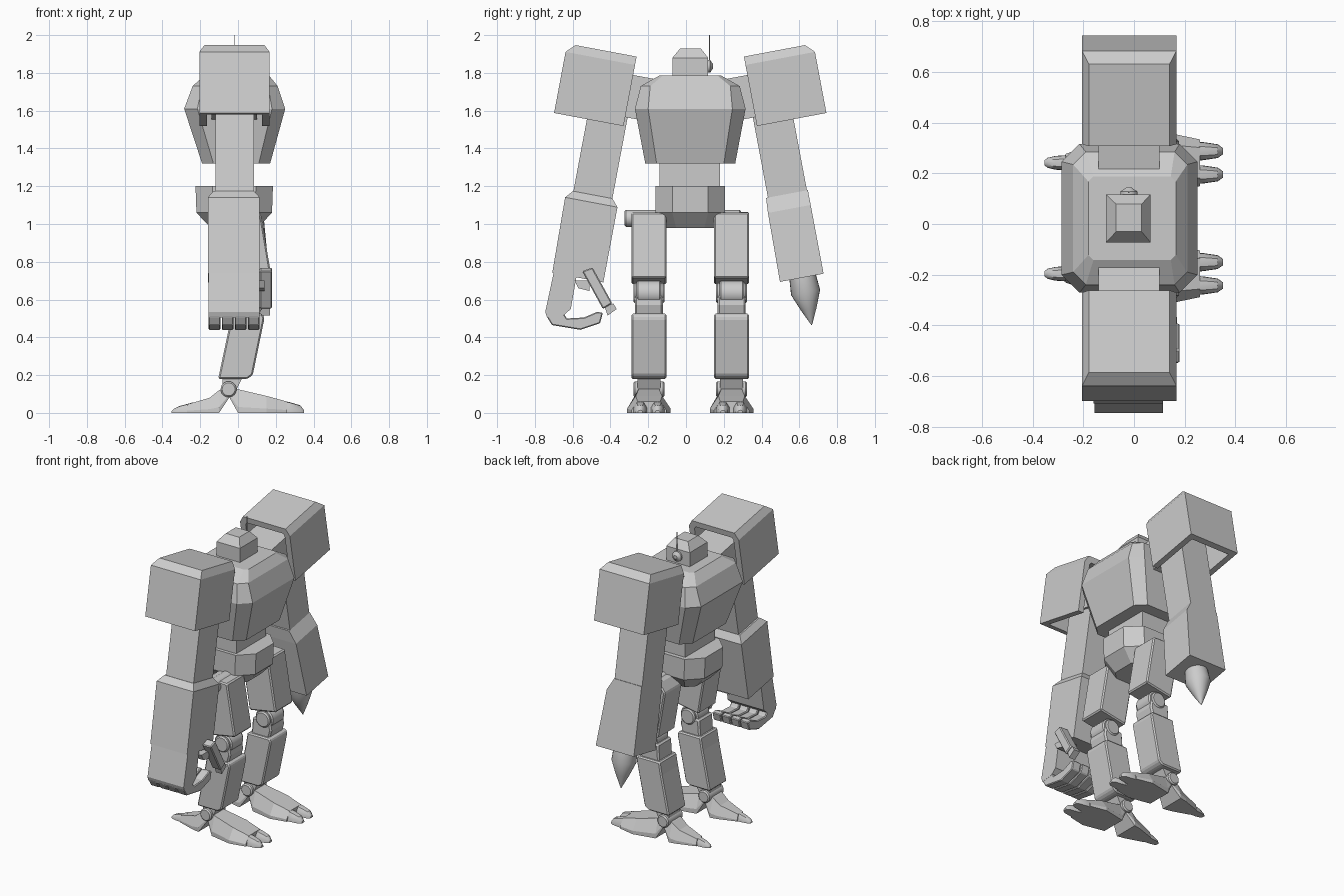
import bpy, bmesh, math
from mathutils import Vector, Matrix

if "Cube" in bpy.data.objects:
    bpy.data.objects.remove(bpy.data.objects["Cube"])

YC = 0.0225            # mirror plane of body and limbs
S, C = 0.185, 0.983    # arm tilt


def make(name, verts, faces):
    me = bpy.data.meshes.new(name)
    me.from_pydata([tuple(v) for v in verts], [], faces)
    bm = bmesh.new()
    bm.from_mesh(me)
    bmesh.ops.recalc_face_normals(bm, faces=bm.faces)
    bm.to_mesh(me)
    bm.free()
    ob = bpy.data.objects.new(name, me)
    bpy.context.collection.objects.link(ob)
    return ob


def loft(name, rings, f=lambda v: v, closed=True, end=True):
    n = len(rings[0])
    verts = [f(p) for r in rings for p in r]
    faces = []
    for k in range(len(rings) - 1):
        for i in range(n if closed else n - 1):
            j = (i + 1) % n
            faces.append((k*n + i, k*n + j, (k+1)*n + j, (k+1)*n + i))
    faces.append(tuple(range(n)))
    if end:
        faces.append(tuple((len(rings) - 1)*n + i for i in range(n)))
    return make(name, verts, faces)


def rect(x0, x1, y0, y1, z):
    return [(x0, y0, z), (x1, y0, z), (x1, y1, z), (x0, y1, z)]


def octagon(x0, x1, hy, c, z):
    a, b = YC - hy, YC + hy
    return [(x0+c, a, z), (x1-c, a, z), (x1, a+c, z), (x1, b-c, z),
            (x1-c, b, z), (x0+c, b, z), (x0, b-c, z), (x0, a+c, z)]


def prism_y(name, prof, y0, y1):
    return loft(name, [[(x, y, z) for x, z in prof] for y in (y0, y1)])


def prism_x(name, prof, x0, x1):
    return loft(name, [[(x, y, z) for y, z in prof] for x in (x0, x1)])


def bevel(ob, w, seg=1):
    m = ob.modifiers.new("bevel", 'BEVEL')
    m.width, m.segments = w, seg
    return ob


def smooth(ob):
    bpy.ops.object.select_all(action='DESELECT')
    ob.select_set(True)
    bpy.context.view_layer.objects.active = ob
    bpy.ops.object.shade_smooth_by_angle(angle=math.radians(35))


def turned(name, prof, f, n=24):
    # revolve (radius, height) pairs, f places the local point
    rings = [[(r*math.cos(2*math.pi*i/n), r*math.sin(2*math.pi*i/n), h)
              for i in range(n)] for r, h in prof]
    ob = loft(name, rings, f)
    smooth(ob)
    return ob


def axle(name, x, z, r, y0, y1):
    e = 0.008
    return turned(name, [(r-e, y0), (r, y0+e), (r, y1-e), (r-e, y1)],
                  lambda p: (x + p[0], p[2], z + p[1]))


# torso, waist, pelvis
loft("torso", [octagon(-.19, .17, .238, .06, 1.32), octagon(-.285, .25, .293, .07, 1.61),
               octagon(-.24, .21, .262, .05, 1.73), octagon(-.18, .165, .165, .02, 1.785)])
loft("waist", [rect(-.12, .085, -.14, .18, z) for z in (1.15, 1.36)])
loft("pelvis", [octagon(-.145, .105, .125, .05, .98), octagon(-.22, .18, .185, .09, 1.06),
                octagon(-.225, .185, .185, .09, 1.2)])

# head with ear antenna
loft("head", [rect(-.11, .065, -.072, .117, 1.76), rect(-.11, .065, -.072, .117, 1.88),
              rect(-.07, .03, -.03, .078, 1.93)])
turned("ear_disc", [(.034, .11), (.034, .128), (.018, .138), (.012, .143)],
       lambda p: (-.02 + p[0], p[2], 1.835 + p[1]))
turned("antenna", [(.0035, 1.83), (.002, 2.0)], lambda p: (-.02 + p[0], .125 + p[1], p[2]), 8)

for side, tag in ((-1, "right"), (1, "left")):
    # arm frame: local (x, outward, down)
    def A(p):
        x, o, d = p
        return (x, YC + side*(.5025 + o*C + d*S), 1.737 + o*S - d*C)

    # open shoulder shell
    def wall(x0, x1, o1, d):
        return [(x0, -.187, d), (x0, o1, d), (x1, o1, d), (x1, -.187, d)]
    sh = loft(tag + "_shoulder", [wall(-.178, .14, .142, -.187), wall(-.205, .167, .187, -.142),
                                  wall(-.205, .167, .187, .187)], A, closed=False, end=False)
    m = sh.modifiers.new("shell", 'SOLIDIFY')
    m.thickness, m.offset, m.use_even_offset = .04, -1, True
    ctr = Vector(A((0, 0, 0)))
    if sum((p.center - ctr).dot(p.normal) for p in sh.data.polygons) < 0:
        sh.data.flip_normals()
    loft(tag + "_shoulder_joint", [rect(-.14, .1, -.37, -.02, d) for d in (-.088, .139)], A)
    loft(tag + "_upper_arm", [rect(-.12, .085, -.2, .01, d) for d in (-.088, .6)], A)

    # legs
    yl = YC + side*.2187
    ya, yb = yl - .093, yl + .093
    thigh = [(.12, 1.06), (.178, .715), (-.02, .68), (-.075, 1.0), (-.03, 1.065)]
    bevel(prism_y(tag + "_thigh", thigh, ya, yb), .008)
    axle(tag + "_hip_axle", .03, 1.03, .045, yl - .13, yl + .05)
    axle(tag + "_knee_core", .07, .635, .065, yl - .065, yl + .065)
    for k in (-1, 1):
        a, b = sorted((yl + k*.05, yl + k*.083))
        axle(tag + "_knee_cap", .07, .635, .053, a, b)
    bevel(prism_y(tag + "_knee_bracket", [(-.01, .63), (-.02, .5), (.11, .5), (.13, .57), (.12, .63)],
                  yl - .075, yl + .075), .01)
    shin = [(-.035, .525), (-.05, .44), (-.105, .18), (.05, .18), (.078, .2), (.14, .5), (.13, .525)]
    bevel(prism_y(tag + "_shin", shin, ya, yb), .008)
    prism_y(tag + "_ankle_block", [(-.08, .2), (-.085, .12), (-.02, .1), (.03, .2)], yl - .06, yl + .06)
    axle(tag + "_ankle_axle", -.05, .125, .042, yl - .083, yl + .083)

    # foot: trapezoid sections (x, low half width, top half width, low z, top z)
    def foot(name, secs):
        return loft(name, [[(x, yl - wb, z0), (x, yl + wb, z0), (x, yl + wb, z0 + (z1-z0)*.25),
                            (x, yl + wt, z1), (x, yl - wt, z1), (x, yl - wb, z0 + (z1-z0)*.25)]
                           for x, wb, wt, z0, z1 in secs])
    foot(tag + "_forefoot", [(-.05, .06, .05, .09, .14), (.0, .085, .055, 0, .125),
                             (.15, .115, .07, 0, .09), (.26, .092, .06, 0, .06)])
    foot(tag + "_heel", [(-.04, .06, .05, .09, .14), (-.1, .085, .05, 0, .12),
                         (-.15, .075, .045, 0, .08), (-.27, .035, .025, 0, .045)])

    def claw(name, y, secs):
        smooth(loft(name, [[(x, y + w*a, h*b) for a, b in
                            ((-1, 0), (-.95, .5), (-.5, .95), (0, 1), (.5, .95), (.95, .5), (1, 0))]
                           for x, w, h in secs]))
    for k in (-1, 1):
        claw(tag + "_toe", yl + k*.046, [(.21, .038, .065), (.27, .036, .058),
                                         (.33, .027, .04), (.35, .013, .014)])
    claw(tag + "_heel_claw", yl, [(-.24, .032, .055), (-.31, .027, .036), (-.34, .02, .022), (-.353, .01, .008)])

    # forearms differ per side
    if side < 0:
        loft("right_forearm", [rect(-.13, .085, -.2, .012, .575), rect(-.16, .115, -.235, .047, .615),
                               rect(-.16, .115, -.235, .04, 1.02)], A)
    else:
        loft("left_forearm", [rect(-.12, .085, -.21, .015, .57), rect(-.12, .13, -.215, .015, .65),
                              rect(-.12, .165, -.22, .015, 1.02)], A)
        turned("left_spike", [(.07, 1.0), (.078, 1.1), (.042, 1.19), (.002, 1.275)],
               lambda p: A((.02 + p[0], -.097 + p[1], p[2])))

# gripping hand
prism_x("palm", [(-.70, .745), (-.745, .535), (-.735, .505), (-.65, .515), (-.61, .55), (-.58, .72)],
        -.155, .115)
finger = [(-.74, .515), (-.71, .465), (-.56, .44), (-.455, .475), (-.44, .53),
          (-.47, .535), (-.54, .505), (-.63, .5), (-.65, .53)]
for i in range(4):
    x = -.155 + i*.069
    bevel(prism_x("finger", finger, x, x + .062), .005)
prism_x("thumb_joint", [(-.59, .70), (-.51, .70), (-.51, .645), (-.57, .66)], .03, .14)
bevel(prism_x("thumb", [(-.55, .75), (-.495, .77), (-.39, .58), (-.44, .55)], .115, .18), .006)
prism_x("thumb_tip", [(-.43, .56), (-.385, .58), (-.367, .55), (-.415, .515)], .125, .17)
